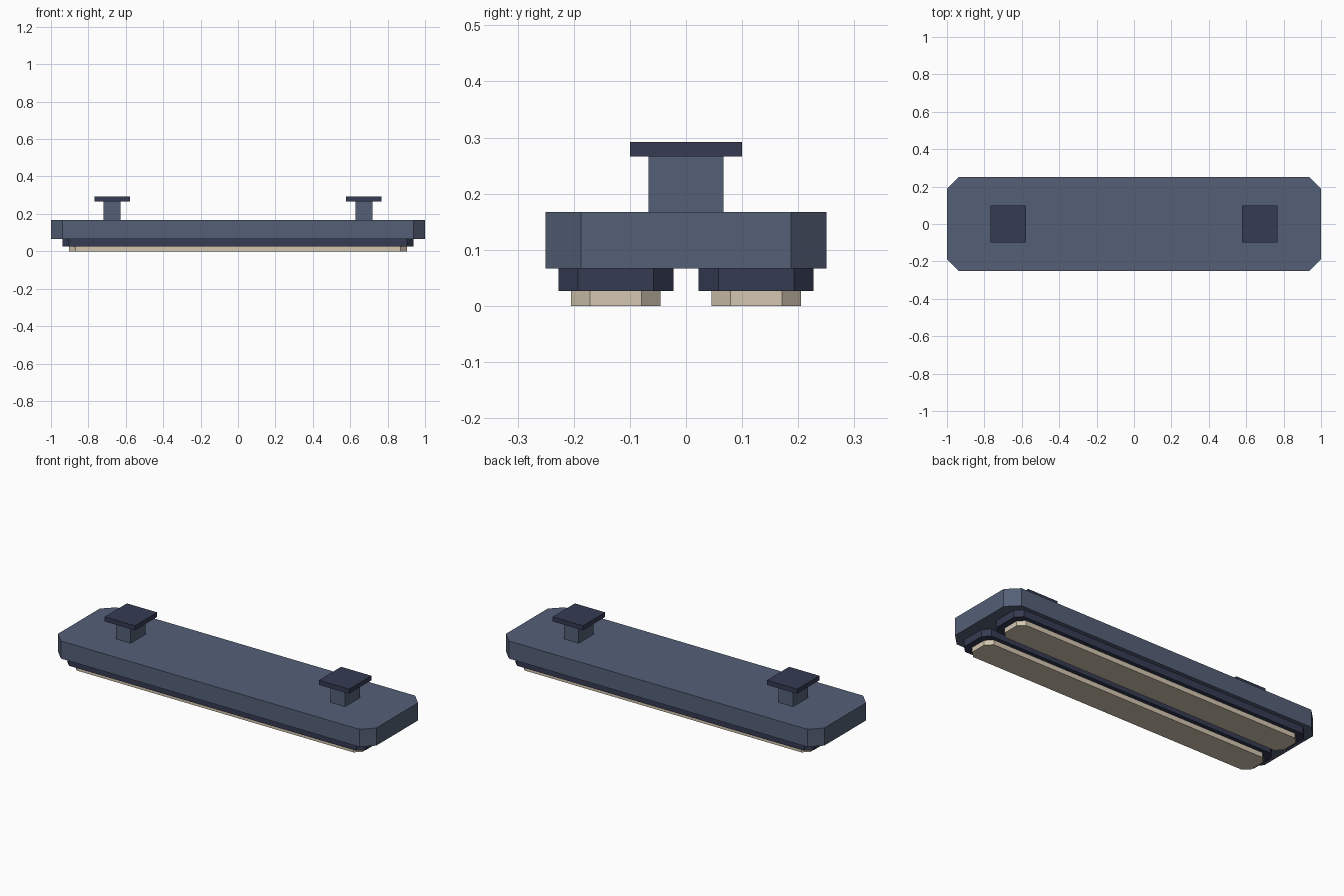
import bpy
import bmesh

cube = bpy.data.objects.get("Cube")
if cube:
    bpy.data.objects.remove(cube, do_unlink=True)


def make_material(name, rgb):
    mat = bpy.data.materials.new(name)
    mat.use_nodes = True
    mat.diffuse_color = (*rgb, 1)
    bsdf = mat.node_tree.nodes["Principled BSDF"]
    bsdf.inputs["Base Color"].default_value = (*rgb, 1)
    bsdf.inputs["Roughness"].default_value = 0.8
    return mat


slate = make_material("slate_blue", (0.09, 0.117, 0.185))
navy = make_material("dark_navy", (0.035, 0.043, 0.085))
cream = make_material("warm_cream", (0.66, 0.57, 0.44))


def slab(name, mat, x, y, z, cut=0):
    """Box spanning the x, y and z ranges, with its upright corners cut off."""
    (x0, x1), (y0, y1), (z0, z1) = x, y, z
    corners = [(x0, y0, 1, 1), (x1, y0, -1, 1), (x1, y1, -1, -1), (x0, y1, 1, -1)]
    outline = []
    for i, (cx, cy, sx, sy) in enumerate(corners):
        if not cut:
            outline.append((cx, cy))
            continue
        pair = [(cx, cy + sy * cut), (cx + sx * cut, cy)]
        outline += pair if i % 2 == 0 else pair[::-1]
    bm = bmesh.new()
    base = bm.faces.new([bm.verts.new((px, py, z0)) for px, py in outline])
    top = bmesh.ops.extrude_face_region(bm, geom=[base], use_keep_orig=True)
    moved = [v for v in top["geom"] if isinstance(v, bmesh.types.BMVert)]
    bmesh.ops.translate(bm, verts=moved, vec=(0, 0, z1 - z0))
    bmesh.ops.recalc_face_normals(bm, faces=bm.faces)
    mesh = bpy.data.meshes.new(name)
    bm.to_mesh(mesh)
    bm.free()
    mesh.materials.append(mat)
    obj = bpy.data.objects.new(name, mesh)
    bpy.context.collection.objects.link(obj)
    return obj


# Main housing
slab("housing", slate, (-1, 1), (-0.25, 0.25), (0.067, 0.167), 0.0625)

# Two frames underneath, each holding a light panel
for side, label in ((-1, "front"), (1, "back")):
    c = side * 0.125
    slab(label + "_frame", navy, (-0.9375, 0.9375),
         (c - 0.1025, c + 0.1025), (0.027, 0.067), 0.035)
    slab(label + "_light_panel", cream, (-0.903, 0.903),
         (c - 0.0797, c + 0.0797), (0, 0.027), 0.034)

# Hanging stems with mounting plates
for side, label in ((-1, "right"), (1, "left")):
    c = side * 0.673
    slab(label + "_stem", slate, (c - 0.046, c + 0.046), (-0.067, 0.067), (0.167, 0.266))
    slab(label + "_mounting_plate", navy, (c - 0.095, c + 0.095), (-0.1, 0.1), (0.266, 0.292))
